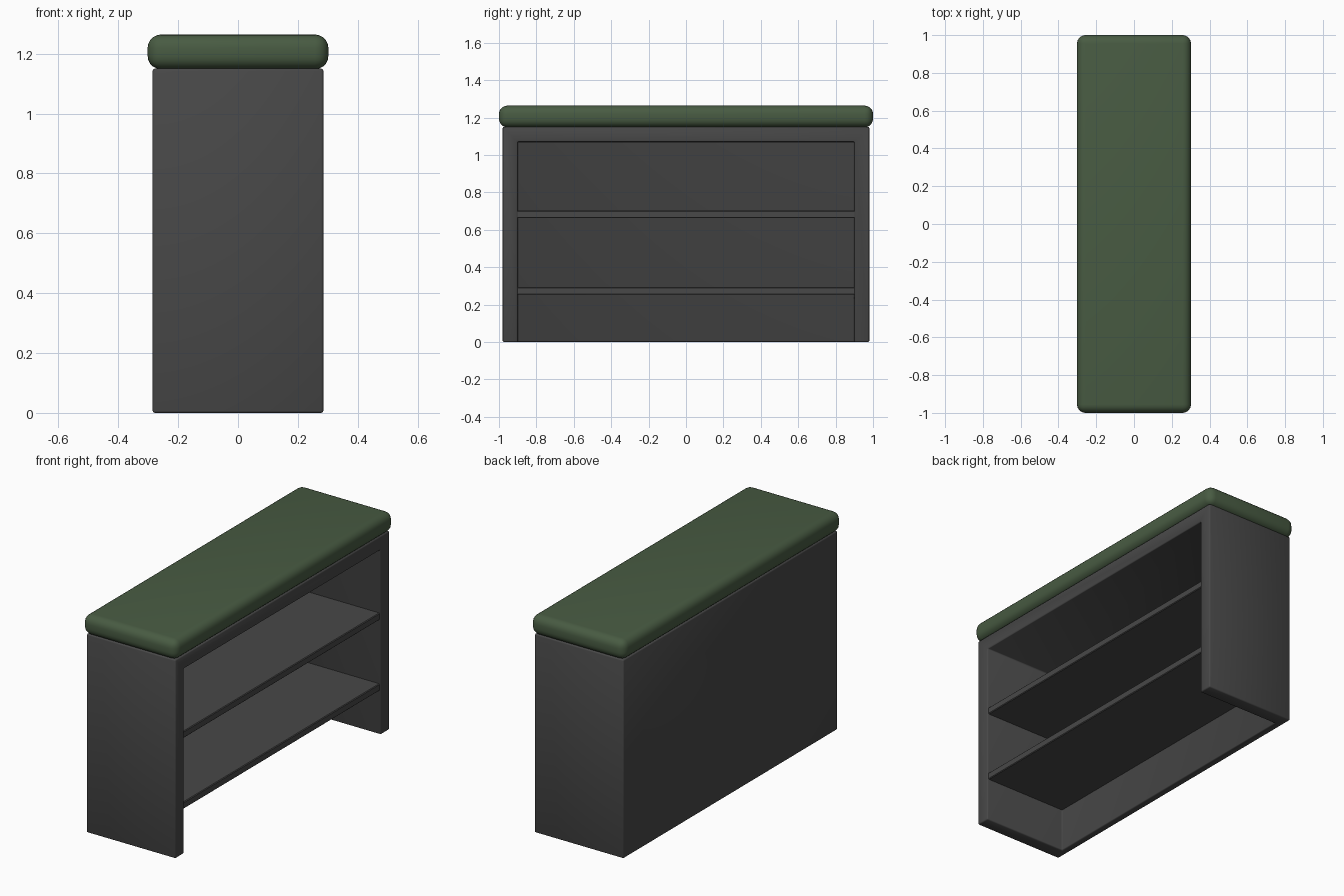
import bpy, bmesh

if "Cube" in bpy.data.objects:
    bpy.data.objects.remove(bpy.data.objects["Cube"])


def material(name, color):
    m = bpy.data.materials.new(name)
    m.diffuse_color = color
    m.use_nodes = True
    m.node_tree.nodes["Principled BSDF"].inputs["Base Color"].default_value = m.diffuse_color
    return m


def box(name, lo, hi, bevel=0.0, segments=1):
    """Box from its low and high corners, optionally with rounded edges."""
    bm = bmesh.new()
    bmesh.ops.create_cube(bm, size=1)
    for v in bm.verts:
        v.co = [l + (c + 0.5) * (h - l) for l, h, c in zip(lo, hi, v.co)]
    if bevel:
        bmesh.ops.bevel(bm, geom=bm.edges[:], offset=bevel, segments=segments,
                        profile=0.5, affect='EDGES')
    me = bpy.data.meshes.new(name)
    bm.to_mesh(me)
    bm.free()
    ob = bpy.data.objects.new(name, me)
    bpy.context.collection.objects.link(ob)
    return ob


def activate(ob):
    bpy.ops.object.select_all(action='DESELECT')
    ob.select_set(True)
    bpy.context.view_layer.objects.active = ob


def smooth(ob, degrees):
    activate(ob)
    bpy.ops.object.shade_smooth_by_angle(angle=degrees * 0.0174533)


grey = material("dark_grey", (0.065, 0.065, 0.065, 1))
green = material("green_fabric", (0.065, 0.105, 0.055, 1))

# Cabinet body: block hollowed out, open at the right (+x) and underneath
body = box("cabinet_body", (-0.285, -0.98, 0), (0.285, 0.98, 1.15))
cutter = box("cavity_cutter", (-0.245, -0.90, -0.2), (0.5, 0.90, 1.07))
cutter.hide_render = True
cut = body.modifiers.new("cavity", 'BOOLEAN')
cut.operation = 'DIFFERENCE'
cut.solver = 'EXACT'
cut.object = cutter
bev = body.modifiers.new("edges", 'BEVEL')
bev.width = 0.007
bev.segments = 2
activate(body)
for m in ("cavity", "edges"):
    bpy.ops.object.modifier_apply(modifier=m)
bpy.data.objects.remove(cutter)
body.data.materials.clear()
body.data.materials.append(grey)
smooth(body, 50)

# Two shelves spanning the cavity
for name, z0, z1 in (("lower_shelf", 0.253, 0.293), ("upper_shelf", 0.663, 0.703)):
    shelf = box(name, (-0.25, -0.905, z0), (0.278, 0.905, z1), 0.004)
    shelf.data.materials.append(grey)

# Padded seat with rounded edges
cushion = box("cushion", (-0.302, -1.0, 1.148), (0.302, 1.0, 1.264), 0.045, 5)
cushion.data.materials.append(green)
smooth(cushion, 60)
